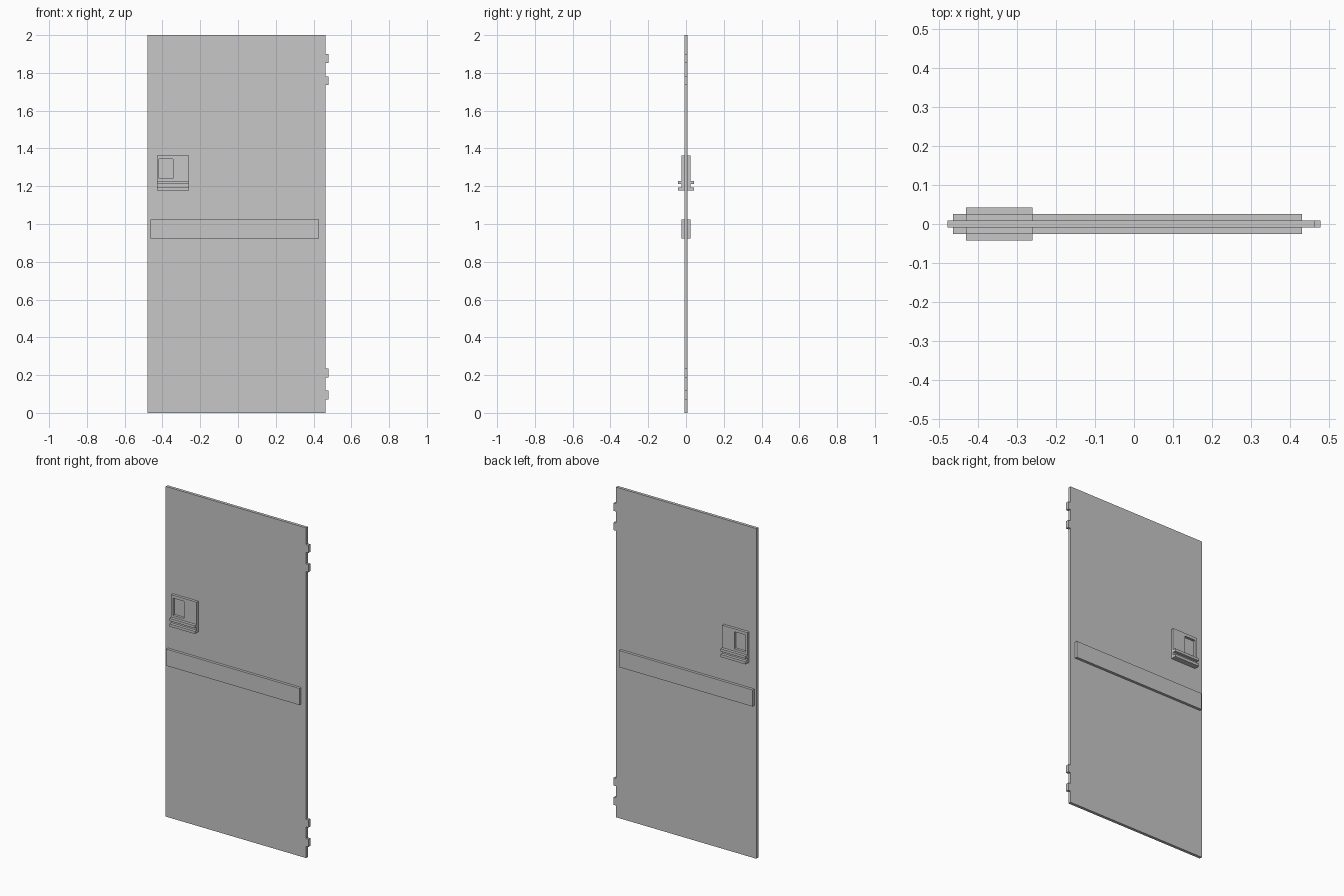
import bpy
import bmesh

cube = bpy.data.objects.get("Cube")
if cube:
    bpy.data.objects.remove(cube, do_unlink=True)

DOOR_Y, PLATE_Y, LEDGE_Y = 0.009, 0.025, 0.0425

# Painted metal
grey = bpy.data.materials.new("door_grey")
grey.use_nodes = True
colour = (0.57, 0.57, 0.57, 1)
grey.diffuse_color = colour
grey.node_tree.nodes["Principled BSDF"].inputs["Base Color"].default_value = colour


def finish(name, bm):
    bmesh.ops.recalc_face_normals(bm, faces=bm.faces)
    mesh = bpy.data.meshes.new(name)
    bm.to_mesh(mesh)
    bm.free()
    mesh.materials.append(grey)
    obj = bpy.data.objects.new(name, mesh)
    bpy.context.scene.collection.objects.link(obj)


def box_mesh(x, y, z):
    """Box spanning the given (low, high) range on each axis."""
    bm = bmesh.new()
    bmesh.ops.create_cube(bm, size=1)
    for v in bm.verts:
        v.co = [r[1] if c > 0 else r[0] for c, r in zip(v.co, (x, y, z))]
    return bm


def box(name, x, y, z):
    finish(name, box_mesh(x, y, z))


def recessed_plate(name, x, side, z, hole_x, hole_z):
    """Plate on one face of the door with a rectangular pocket sunk into it."""
    bm = box_mesh(x, sorted((side * DOOR_Y, side * PLATE_Y)), z)
    face = max(bm.faces, key=lambda f: f.calc_center_median().y * side)
    mid = face.calc_center_median()
    bmesh.ops.inset_individual(bm, faces=[face], thickness=0.01)
    for v in face.verts:
        v.co.x = hole_x[v.co.x > mid.x]
        v.co.z = hole_z[v.co.z > mid.z]
    floor = bmesh.ops.extrude_discrete_faces(bm, faces=[face])["faces"][0]
    for v in floor.verts:
        v.co.y = side * (DOOR_Y + 0.001)
    finish(name, bm)


# Door leaf
box("door_panel", (-0.478, 0.462), (-DOOR_Y, DOOR_Y), (0, 2))

# Hinge knuckles, a pair near the top and a pair near the bottom
for i, z in enumerate((0.071, 0.188, 0.735, 0.852)):
    z += 1 if i > 1 else 0
    box(f"hinge_knuckle_{i + 1}", (0.455, 0.478), (-DOOR_Y, DOOR_Y), (z, z + 0.047))

# Push bar, handle plate and grip ledges on both faces
HANDLE_X = (-0.43, -0.26)
for label, side in (("front", -1), ("back", 1)):
    box(f"{label}_push_bar", (-0.464, 0.43), sorted((side * DOOR_Y, side * PLATE_Y)),
        (0.924, 1.025))
    recessed_plate(f"{label}_handle_plate", HANDLE_X, side, (1.177, 1.363),
                   (-0.417, -0.343), (1.241, 1.345))
    for part, z in (("upper", 1.211), ("lower", 1.177)):
        box(f"{label}_{part}_ledge", HANDLE_X, sorted((side * (PLATE_Y - 0.005), side * LEDGE_Y)),
            (z, z + 0.016))
